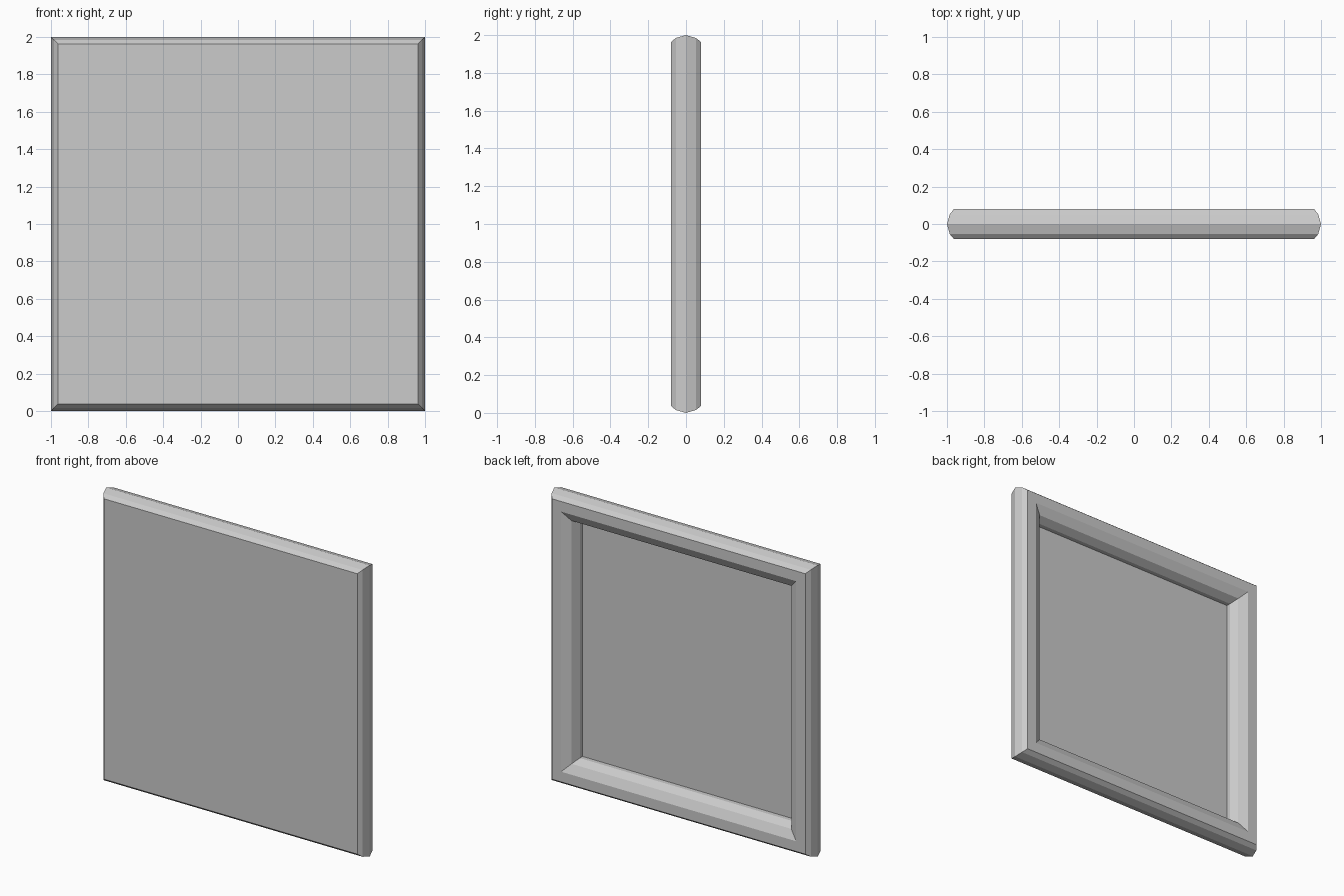
import bpy, bmesh

if "Cube" in bpy.data.objects:
    bpy.data.objects.remove(bpy.data.objects["Cube"])

# Profile from front edge, round the outside, over the back rim, into the recess:
# (inset from outer edge, y)
PROFILE = [
    (0.037, -0.08), (0.015, -0.054), (0.0, 0.0), (0.015, 0.052), (0.037, 0.08),
    (0.107, 0.08), (0.165, 0.05), (0.193, 0.0), (0.193, -0.03),
]


def square_ring(bm, inset, y):
    h = 1.0 - inset
    return [bm.verts.new((sx * h, y, 1.0 + sz * h))
            for sx, sz in ((-1, -1), (1, -1), (1, 1), (-1, 1))]


# Square moulded frame with solid front and recessed back panel
bm = bmesh.new()
rings = [square_ring(bm, d, y) for d, y in PROFILE]
for a, b in zip(rings, rings[1:]):
    for i in range(4):
        j = (i + 1) % 4
        bm.faces.new((a[i], a[j], b[j], b[i]))
bm.faces.new(rings[0])       # front face
bm.faces.new(rings[-1])      # recessed back panel
bmesh.ops.recalc_face_normals(bm, faces=bm.faces)

mesh = bpy.data.meshes.new("framed_panel")
bm.to_mesh(mesh)
bm.free()
obj = bpy.data.objects.new("framed_panel", mesh)
bpy.context.collection.objects.link(obj)
